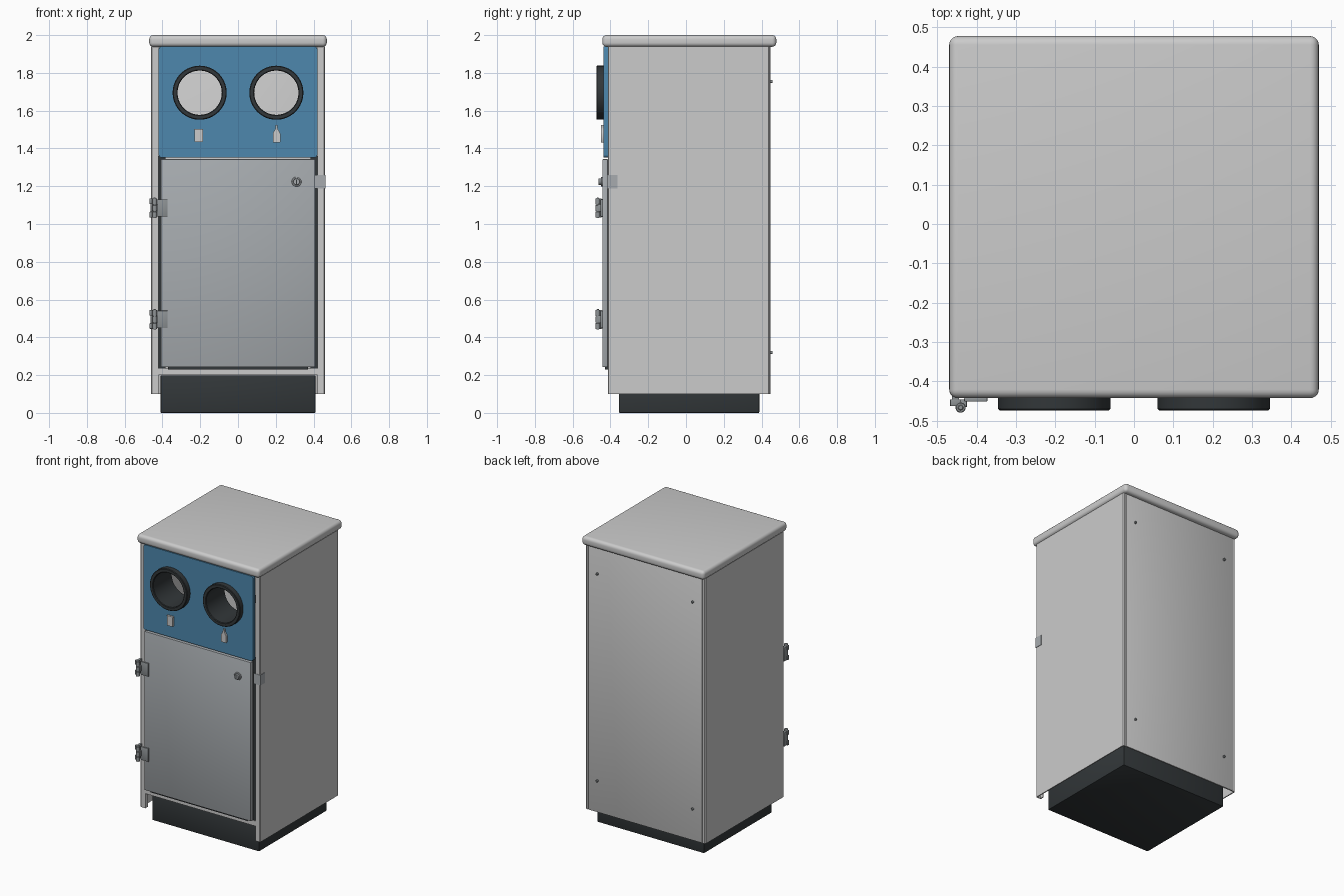
import bpy, bmesh, math
from math import sin, cos, pi, radians
from mathutils import Matrix

if "Cube" in bpy.data.objects:
    bpy.data.objects.remove(bpy.data.objects["Cube"])


def material(name, r, g, b):
    m = bpy.data.materials.new(name)
    m.diffuse_color = (r, g, b, 1)
    m.use_nodes = True
    m.node_tree.nodes["Principled BSDF"].inputs["Base Color"].default_value = m.diffuse_color
    return m


BLUE = material("blue_paint", 0.075, 0.245, 0.42)
DOOR = material("door_grey", 0.385, 0.41, 0.43)
BLACK = material("black", 0.032, 0.038, 0.041)
METAL = material("hinge_metal", 0.27, 0.29, 0.30)


def finish(name, bm, mat=None, bevel=0, segments=2):
    if bevel:
        bmesh.ops.bevel(bm, geom=bm.edges[:], offset=bevel, segments=segments,
                        profile=0.5, affect='EDGES')
    bmesh.ops.recalc_face_normals(bm, faces=bm.faces[:])
    me = bpy.data.meshes.new(name)
    bm.to_mesh(me)
    bm.free()
    ob = bpy.data.objects.new(name, me)
    bpy.context.collection.objects.link(ob)
    if mat:
        me.materials.append(mat)
    smooth(ob)
    return ob


def smooth(ob):
    bpy.ops.object.select_all(action='DESELECT')
    ob.select_set(True)
    bpy.context.view_layer.objects.active = ob
    bpy.ops.object.shade_smooth_by_angle(angle=radians(35))


def box(name, x, y, z, mat=None, bevel=0, segments=2):
    bm = bmesh.new()
    bmesh.ops.create_cube(bm, size=1)
    for v in bm.verts:
        v.co = [r[0] + (c + 0.5) * (r[1] - r[0]) for c, r in zip(v.co, (x, y, z))]
    return finish(name, bm, mat, bevel, segments)


def prism(name, pts, z0, z1, mat=None):
    """Extrude an xy outline from z0 to z1."""
    bm = bmesh.new()
    face = bm.faces.new([bm.verts.new((x, y, z0)) for x, y in pts])
    ext = bmesh.ops.extrude_face_region(bm, geom=[face])
    bmesh.ops.translate(bm, vec=(0, 0, z1 - z0),
                        verts=[g for g in ext['geom'] if isinstance(g, bmesh.types.BMVert)])
    return finish(name, bm, mat)


def lathe(name, profile, loc, mat=None, axis='Y', n=48):
    """Revolve a closed (radius, height) profile round the given axis."""
    bm = bmesh.new()
    rings = [[bm.verts.new((r * cos(2 * pi * i / n), r * sin(2 * pi * i / n), h))
              for r, h in profile] for i in range(n)]
    k = len(profile)
    for i in range(n):
        a, b = rings[i], rings[(i + 1) % n]
        for j in range(k):
            bm.faces.new((a[j], b[j], b[(j + 1) % k], a[(j + 1) % k]))
    bmesh.ops.remove_doubles(bm, verts=bm.verts[:], dist=1e-6)
    if axis == 'Y':    # height points to the front
        bmesh.ops.rotate(bm, verts=bm.verts[:], matrix=Matrix.Rotation(pi / 2, 3, 'X'))
    bmesh.ops.translate(bm, verts=bm.verts[:], vec=loc)
    return finish(name, bm, mat)


def cylinder(name, r, h0, h1, loc, mat=None, axis='Y', n=24, c=0.002):
    prof = [(0, h0), (r, h0), (r, h1 - c), (r - c, h1), (0, h1)]
    return lathe(name, prof, loc, mat, axis, n)


def plate(name, outlines, y0, y1, mat=None):
    """Flat upright plate from xz outlines; later outlines become holes."""
    cu = bpy.data.curves.new(name, 'CURVE')
    cu.dimensions, cu.fill_mode, cu.extrude = '2D', 'BOTH', (y1 - y0) / 2
    for pts in outlines:
        sp = cu.splines.new('POLY')
        sp.points.add(len(pts) - 1)
        for p, (x, z) in zip(sp.points, pts):
            p.co = (x, z, 0, 1)
        sp.use_cyclic_u = True
    ob = bpy.data.objects.new(name, cu)
    bpy.context.collection.objects.link(ob)
    ob.location.y = (y0 + y1) / 2
    ob.rotation_euler.x = pi / 2
    if mat:
        cu.materials.append(mat)
    bpy.ops.object.select_all(action='DESELECT')
    ob.select_set(True)
    bpy.context.view_layer.objects.active = ob
    bpy.ops.object.convert(target='MESH')
    smooth(bpy.context.object)


def arc(cx, cz, r, a0, a1, n):
    return [(cx + r * cos(radians(a0 + (a1 - a0) * i / n)),
             cz + r * sin(radians(a0 + (a1 - a0) * i / n))) for i in range(n + 1)]


# Lid and plinth
box("lid", (-0.47, 0.47), (-0.443, 0.478), (1.938, 2.0), bevel=0.022, segments=5)
box("plinth", (-0.41, 0.41), (-0.355, 0.388), (0, 0.198), BLACK, bevel=0.004)

# Folded sheet side panels, open at the bottom
for s, side in ((-1, "left"), (1, "right")):
    outline = [(0.422, -0.385), (0.422, -0.413), (0.456, -0.413), (0.46, -0.409),
               (0.46, 0.438), (0.453, 0.445), (0.44, 0.445), (0.44, 0.438),
               (0.453, 0.438), (0.453, -0.406), (0.428, -0.406), (0.428, -0.385)]
    prism(f"{side}_panel", [(s * x, y) for x, y in outline], 0.10, 1.94)
    box(f"{side}_door_jamb", sorted((s * 0.385, s * 0.422)), (-0.405, -0.385),
        (0.235, 1.36), BLACK)

# Back panel with screws, floor and sill
box("back_panel", (-0.436, 0.436), (0.436, 0.447), (0.10, 1.94), bevel=0.003)
for x in (-0.365, 0.365):
    for z in (0.32, 1.755):
        cylinder("back_screw", 0.008, -0.459, -0.445, (x, 0, z), METAL, n=16).rotation_euler.x = 0
for ob in [o for o in bpy.data.objects if o.name.startswith("back_screw")]:
    for v in ob.data.vertices:    # heads face the rear
        v.co.y = 0.904 - v.co.y
box("floor", (-0.422, 0.422), (-0.395, 0.436), (0.2, 0.212))
box("front_sill", (-0.422, 0.422), (-0.41, -0.39), (0.2, 0.236))
box("door_bottom_seal", (-0.37, 0.37), (-0.428, -0.41), (0.23, 0.25), BLACK)

# Door
box("door", (-0.408, 0.408), (-0.443, -0.414), (0.242, 1.343), DOOR, bevel=0.003)

# Blue front panel with two round openings
holes = [arc(s * 0.203, 1.695, 0.13, 0, 352.5, 47) for s in (-1, 1)]
corners = [(0.405, 1.925, 0), (-0.405, 1.925, 90), (-0.405, 1.367, 180), (0.405, 1.367, 270)]
outer = [p for cx, cz, a in corners for p in arc(cx, cz, 0.015, a, a + 90, 4)]
plate("blue_front_panel", [outer] + holes, -0.437, -0.413, BLUE)

# Insertion tubes with raised rims
tube = [(0.143, 0.43), (0.143, 0.470), (0.139, 0.474), (0.121, 0.474),
        (0.117, 0.470), (0.117, 0.27), (0.122, 0.27), (0.122, 0.43)]
for s, side in ((-1, "left"), (1, "right")):
    lathe(f"{side}_insertion_tube", tube, (s * 0.203, 0, 1.695), BLACK, n=64)

# Can and bottle symbols
can = [(0.019, 1.434), (0.022, 1.439), (0.022, 1.496), (0.024, 1.499), (0.024, 1.503)]
bottle = [(0.018, 1.432), (0.020, 1.435), (0.020, 1.478), (0.016, 1.487), (0.007, 1.502),
          (0.005, 1.512), (0.006, 1.515), (0.005, 1.523)]
for name, half, cx in (("can_symbol", can, -0.208), ("bottle_symbol", bottle, 0.204)):
    pts = [(cx + x, z) for x, z in half] + [(cx - x, z) for x, z in reversed(half)]
    plate(name, [pts], -0.450, -0.436)

# Lock with key slot
cylinder("lock_collar", 0.026, 0.44, 0.450, (0.31, 0, 1.224), DOOR, n=32)
cylinder("lock_barrel", 0.018, 0.44, 0.463, (0.31, 0, 1.224), DOOR, n=32)
box("lock_key_slot", (0.307, 0.313), (-0.4645, -0.46), (1.212, 1.236), BLACK)

# Latch plate wrapped round the right front edge
prism("latch_plate", [(0.408, -0.4155), (0.4625, -0.4155), (0.4625, -0.362), (0.459, -0.362),
                      (0.459, -0.412), (0.408, -0.412)], 1.188, 1.26, DOOR)

# Hinges
for z in (0.495, 1.085):
    box("hinge_door_leaf", (-0.432, -0.373), (-0.452, -0.442), (z - 0.046, z + 0.046), METAL, 0.002)
    box("hinge_leaf_web", (-0.445, -0.425), (-0.466, -0.446), (z - 0.02, z + 0.02), METAL, 0.002)
    for k in (-1, 0, 1):
        cylinder("hinge_knuckle", 0.013, -0.016, 0.016, (-0.441, -0.467, z + k * 0.035),
                 METAL, 'Z')
    cylinder("hinge_pin", 0.007, -0.054, 0.054, (-0.441, -0.467, z), METAL, 'Z', 16)
    for k in (-1, 1):
        box("hinge_fixed_arm", (-0.468, -0.44), (-0.463, -0.446),
            (z + k * 0.035 - 0.015, z + k * 0.035 + 0.015), METAL, 0.002)
    box("hinge_fixed_leaf", (-0.463, -0.445), (-0.450, -0.412), (z - 0.048, z + 0.048), METAL, 0.002)
